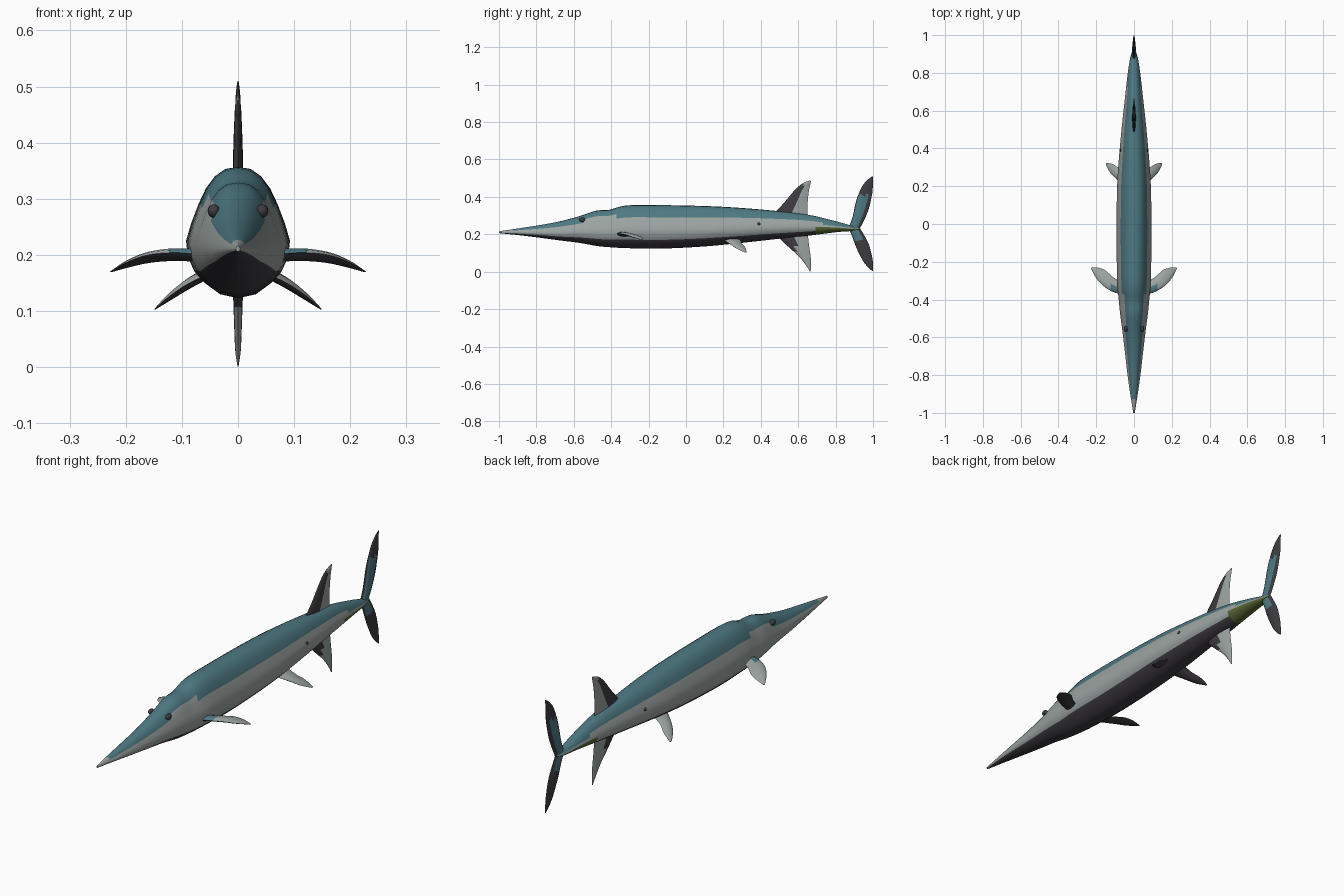
import bpy, bmesh, math
from mathutils import Vector

cube = bpy.data.objects.get("Cube")
if cube:
    bpy.data.objects.remove(cube, do_unlink=True)


def material(name, r, g, b):
    m = bpy.data.materials.new(name)
    m.use_nodes = True
    m.diffuse_color = (r, g, b, 1)
    bsdf = m.node_tree.nodes["Principled BSDF"]
    bsdf.inputs["Base Color"].default_value = (r, g, b, 1)
    bsdf.inputs["Roughness"].default_value = 0.7
    return m


TEAL, SILVER, CHARCOAL, OLIVE = range(4)
MATS = [material("teal", .075, .19, .225), material("silver", .33, .37, .36),
        material("charcoal", .05, .045, .052), material("olive", .10, .14, .035)]


def resample(rows, steps):
    """Smooth curve through rows of numbers."""
    rows = [Vector(r) for r in rows]
    out = []
    for i in range(len(rows) - 1):
        a, b = rows[max(i - 1, 0)], rows[i]
        c, d = rows[i + 1], rows[min(i + 2, len(rows) - 1)]
        for k in range(steps):
            t = k / steps
            out.append(b + (c - a) * (t / 2)
                       + (2 * a - 5 * b + 4 * c - d) * (t * t / 2)
                       + (3 * b - a - 3 * c + d) * (t ** 3 / 2))
    return out + [rows[-1]]


def loft(name, rings, rule, angle=40):
    """Skin closed rings and colour each face with rule(centre, column)."""
    bm = bmesh.new()
    loops = [[bm.verts.new(p) for p in ring] for ring in rings]
    n = len(loops[0])
    for a, b in zip(loops, loops[1:]):
        for j in range(n):
            k = (j + 1) % n
            f = bm.faces.new((a[j], a[k], b[k], b[j]))
            f.material_index = rule(f.calc_center_median(), j)
    for end in (loops[0], loops[-1]):
        f = bm.faces.new(end)
        f.material_index = rule(f.calc_center_median(), 0)
    bmesh.ops.recalc_face_normals(bm, faces=bm.faces)
    me = bpy.data.meshes.new(name)
    bm.to_mesh(me)
    bm.free()
    for m in MATS:
        me.materials.append(m)
    ob = bpy.data.objects.new(name, me)
    bpy.context.collection.objects.link(ob)
    bpy.ops.object.select_all(action="DESELECT")
    ob.select_set(True)
    bpy.context.view_layer.objects.active = ob
    bpy.ops.object.shade_smooth_by_angle(angle=math.radians(angle))
    return ob


# Body: stations of y, top, bottom, half width
stations = [(-1, .216, .206, .004, 0), (-.9, .231, .196, .02, 0), (-.8, .246, .184, .034, 0),
            (-.68, .268, .168, .048, 0), (-.57, .297, .154, .061, 0), (-.48, .326, .138, .073, 0),
            (-.41, .331, .131, .08, 0), (-.32, .354, .126, .088, 0), (-.15, .356, .123, .092, 0),
            (.07, .352, .133, .092, 0), (.25, .344, .149, .087, 0), (.46, .327, .172, .07, 0),
            (.65, .305, .192, .05, 0), (.8, .27, .211, .033, 0), (.88, .248, .217, .02, 0),
            (.925, .24, .224, .006, 0)]
# Half cross-section from back to belly: width and height fractions
half = [(0, 1), (.25, .985), (.45, .93), (.62, .84), (.76, .72), (.9, .57),
        (1, .43), (.97, .31), (.84, .2), (.66, .12), (.35, .03), (0, 0)]
section = half + [(-w, h) for w, h in half[-2:0:-1]]


def body_colour(c, j):
    band = min(j, len(section) - 1 - j)
    back = 4
    if -.54 < c.y < -.38:      # pale cheek behind the eye
        back = 3
    elif c.y > .72:            # dark back widens on the tail stalk
        back = 5
    if c.y < -.94:
        return CHARCOAL if band >= 8 else SILVER
    if band < back:
        return TEAL
    if c.y > .7:
        return OLIVE if band >= 6 else SILVER
    return CHARCOAL if band >= 8 else SILVER


rings = []
for y, top, bottom, width, _ in resample(stations, 4):
    rings.append([(w * width, y, bottom + h * (top - bottom)) for w, h in section])
loft("body", rings, body_colour, 60)

# Lens-shaped fin section: chord position and thickness
LENS = [(0, 0), (.07, .5), (.25, .9), (.5, 1), (.75, .65), (1, 0)]
N = len(LENS) - 1


def fin(name, rows, axis, rule, mirror=1):
    """Rows are lead xyz, trail xyz, half thickness."""
    axis = Vector(axis).normalized()
    flip = Vector((mirror, 1, 1))
    rings = []
    for r in resample(rows, 4):
        lead, trail, t = Vector(r[:3]), Vector(r[3:6]), r[6]
        upper = [lead.lerp(trail, u) + axis * (t * s) for u, s in LENS]
        lower = [lead.lerp(trail, u) - axis * (t * s) for u, s in LENS[-2:0:-1]]
        rings.append([p * flip for p in upper + lower])
    loft(name, rings, lambda c, j: rule(c, min(j, 2 * N - 1 - j), j < N))


def upright(name, rows, rule):
    fin(name, [(0, a, b, 0, c, d, t) for a, b, c, d, t in rows], (1, 0, 0), rule)


# Dorsal and anal fins: dark leading part, pale rear
def pale_rear(c, col, top):
    edge = .565 + .3 * abs(c.z - .25) if c.z > .25 else .585
    return SILVER if c.y > edge else CHARCOAL


upright("dorsal_fin", [(.46, .30, .65, .285, .01), (.53, .375, .65, .36, .009),
                       (.58, .435, .656, .425, .007), (.62, .47, .664, .465, .005),
                       (.662, .488, .668, .485, .001)], pale_rear)
upright("anal_fin", [(.49, .19, .65, .21, .01), (.545, .135, .658, .14, .009),
                     (.605, .08, .667, .075, .007), (.645, .03, .668, .03, .005),
                     (.661, .002, .666, .001, .001)], pale_rear)


# Tail lobes: teal patch spreading from the stalk
def tail_colour(c, col, top):
    return TEAL if 1 <= col <= 3 and .17 < c.z < .41 else CHARCOAL


upright("upper_tail_lobe", [(.865, .225, .925, .225, .011), (.89, .29, .95, .27, .011),
                            (.91, .38, .977, .335, .009), (.942, .457, .996, .42, .006),
                            (.975, .495, .999, .475, .004), (.997, .51, 1, .508, .001)],
        tail_colour)
upright("lower_tail_lobe", [(.865, .24, .925, .24, .011), (.888, .19, .95, .2, .01),
                            (.91, .13, .978, .145, .009), (.945, .06, .996, .075, .006),
                            (.972, .025, 1, .035, .004), (.996, .003, 1, .003, .001)],
        tail_colour)


# Paired fins: pale above, dark beneath
def pectoral_colour(c, col, top):
    if not top:
        return CHARCOAL
    return TEAL if abs(c.x) < .12 and col < 3 else SILVER


def pelvic_colour(c, col, top):
    return SILVER if top else CHARCOAL


for side, s in (("left", 1), ("right", -1)):
    fin(side + "_pectoral_fin",
        [(.06, -.375, .2, .06, -.31, .196, .012), (.11, -.36, .204, .11, -.282, .196, .011),
         (.16, -.33, .2, .152, -.245, .19, .009), (.198, -.29, .187, .19, -.231, .181, .006),
         (.228, -.235, .17, .224, -.229, .17, .001)], (.2, 0, 1), pectoral_colour, s)
    fin(side + "_pelvic_fin",
        [(.045, .2, .17, .045, .29, .175, .01), (.09, .235, .148, .08, .297, .153, .009),
         (.125, .27, .124, .112, .317, .13, .006),
         (.149, .315, .103, .146, .324, .104, .001)], (.5, 0, .87), pelvic_colour, s)
    # Eyes and small flank spots
    for part, place, size in (("eye", (.043, -.555, .278), (.011, .016, .012)),
                              ("flank_spot", (.07, .39, .255), (.005, .008, .007))):
        x, y, z = place
        bpy.ops.mesh.primitive_uv_sphere_add(segments=16, ring_count=10, radius=1,
                                             location=(s * x, y, z), scale=size)
        ob = bpy.context.object
        ob.name = side + "_" + part
        ob.data.materials.append(MATS[CHARCOAL])
        bpy.ops.object.shade_smooth_by_angle()
